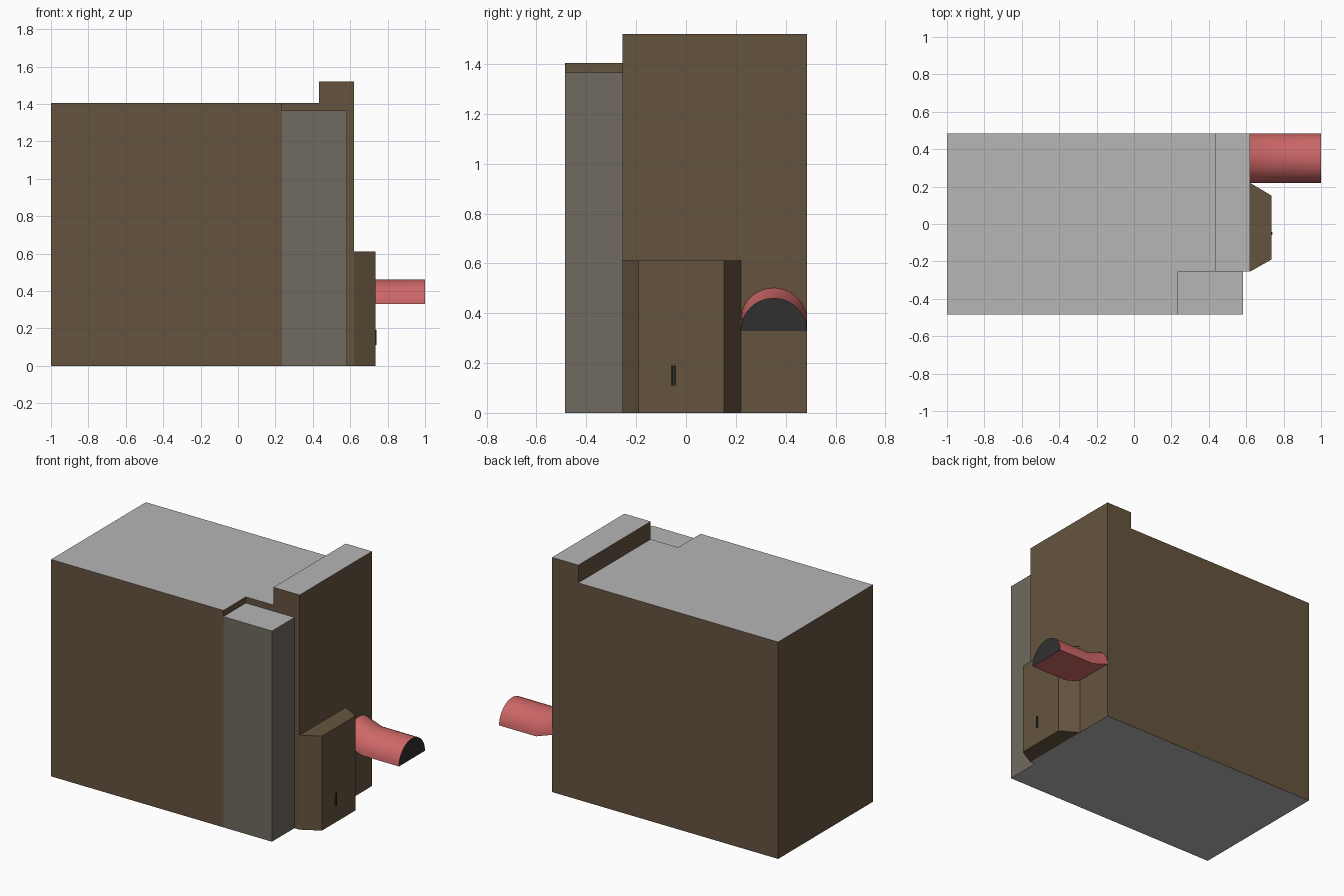
import bpy, bmesh, math

if "Cube" in bpy.data.objects:
    bpy.data.objects.remove(bpy.data.objects["Cube"])


def material(name, r, g, b):
    lin = lambda c: ((c / 255 + 0.055) / 1.055) ** 2.4
    m = bpy.data.materials.new(name)
    m.diffuse_color = (lin(r), lin(g), lin(b), 1)
    m.use_nodes = True
    m.node_tree.nodes["Principled BSDF"].inputs["Base Color"].default_value = m.diffuse_color
    return m


BROWN = material("brown wall", 101, 84, 62)
GREY = material("light grey roof", 182, 182, 182)
STONE = material("grey brown pillar", 112, 106, 96)
RED = material("faded red", 206, 103, 103)
DARK = material("near black", 48, 48, 48)


def prism(bm, outline, z0, z1):
    """Extrude an (x, y) outline upwards."""
    face = bm.faces.new([bm.verts.new((x, y, z0)) for x, y in outline])
    up = bmesh.ops.extrude_face_region(bm, geom=[face])["geom"]
    bmesh.ops.translate(bm, vec=(0, 0, z1 - z0),
                        verts=[v for v in up if isinstance(v, bmesh.types.BMVert)])
    return bm


def finish(name, bm, mats, rule=None):
    bmesh.ops.recalc_face_normals(bm, faces=bm.faces)
    bm.normal_update()
    if rule:
        for f in bm.faces:
            f.material_index = int(rule(f))
    me = bpy.data.meshes.new(name)
    bm.to_mesh(me)
    bm.free()
    for m in mats:
        me.materials.append(m)
    ob = bpy.data.objects.new(name, me)
    bpy.context.collection.objects.link(ob)
    return ob


level = lambda f: abs(f.normal.z) > 0.9

# Main block with a notched front corner
bm = prism(bmesh.new(), [(-1, -.485), (.235, -.485), (.235, -.255), (.62, -.255),
                         (.62, .485), (-1, .485)], 0, 1.405)
# Raised parapet at the right end: split the top and lift the strip
bmesh.ops.bisect_plane(bm, geom=bm.verts[:] + bm.edges[:] + bm.faces[:],
                       plane_co=(.432, 0, 0), plane_no=(1, 0, 0))
bmesh.ops.recalc_face_normals(bm, faces=bm.faces)
strip = [f for f in bm.faces if f.normal.z > .9 and f.calc_center_median().x > .45]
res = bmesh.ops.extrude_face_region(bm, geom=strip)["geom"]
bmesh.ops.translate(bm, vec=(0, 0, .115),
                    verts=[v for v in res if isinstance(v, bmesh.types.BMVert)])
bmesh.ops.delete(bm, geom=[f for f in strip if f.is_valid], context='FACES_ONLY')
bmesh.ops.dissolve_limit(bm, angle_limit=.01, verts=bm.verts, edges=bm.edges)
finish("main_block", bm, [BROWN, GREY], level)

# Corner pillar
finish("corner_pillar", prism(bmesh.new(), [(.235, -.485), (.583, -.485), (.583, -.255),
                                            (.235, -.255)], 0, 1.365),
       [STONE, GREY], level)

# Low bay with slanted sides
finish("low_bay", prism(bmesh.new(), [(.62, -.255), (.735, -.19), (.735, .152),
                                      (.62, .22)], 0, .612), [BROWN])

# Small dark handle on the bay
finish("bay_handle", prism(bmesh.new(), [(.733, -.06), (.741, -.055), (.741, -.045),
                                         (.733, -.042)], .11, .19), [DARK])

# Half-round awning: drops away from the wall, then runs level
bm = bmesh.new()
N = 20
rings = []
for x, z in ((.62, .37), (.735, .33), (1, .33)):
    rings.append([bm.verts.new((x, .352 + .133 * math.cos(math.pi * i / N),
                                z + .131 * math.sin(math.pi * i / N)))
                  for i in range(N + 1)])
for a, b in zip(rings, rings[1:]):
    for i in range(N + 1):
        j = (i + 1) % (N + 1)
        bm.faces.new((a[i], a[j], b[j], b[i]))
bm.faces.new(rings[0])
bm.faces.new(rings[-1])
ob = finish("half_round_awning", bm, [RED, DARK], lambda f: f.normal.x > .9)
bpy.context.view_layer.objects.active = ob
ob.select_set(True)
bpy.ops.object.shade_smooth_by_angle(angle=math.radians(30))
